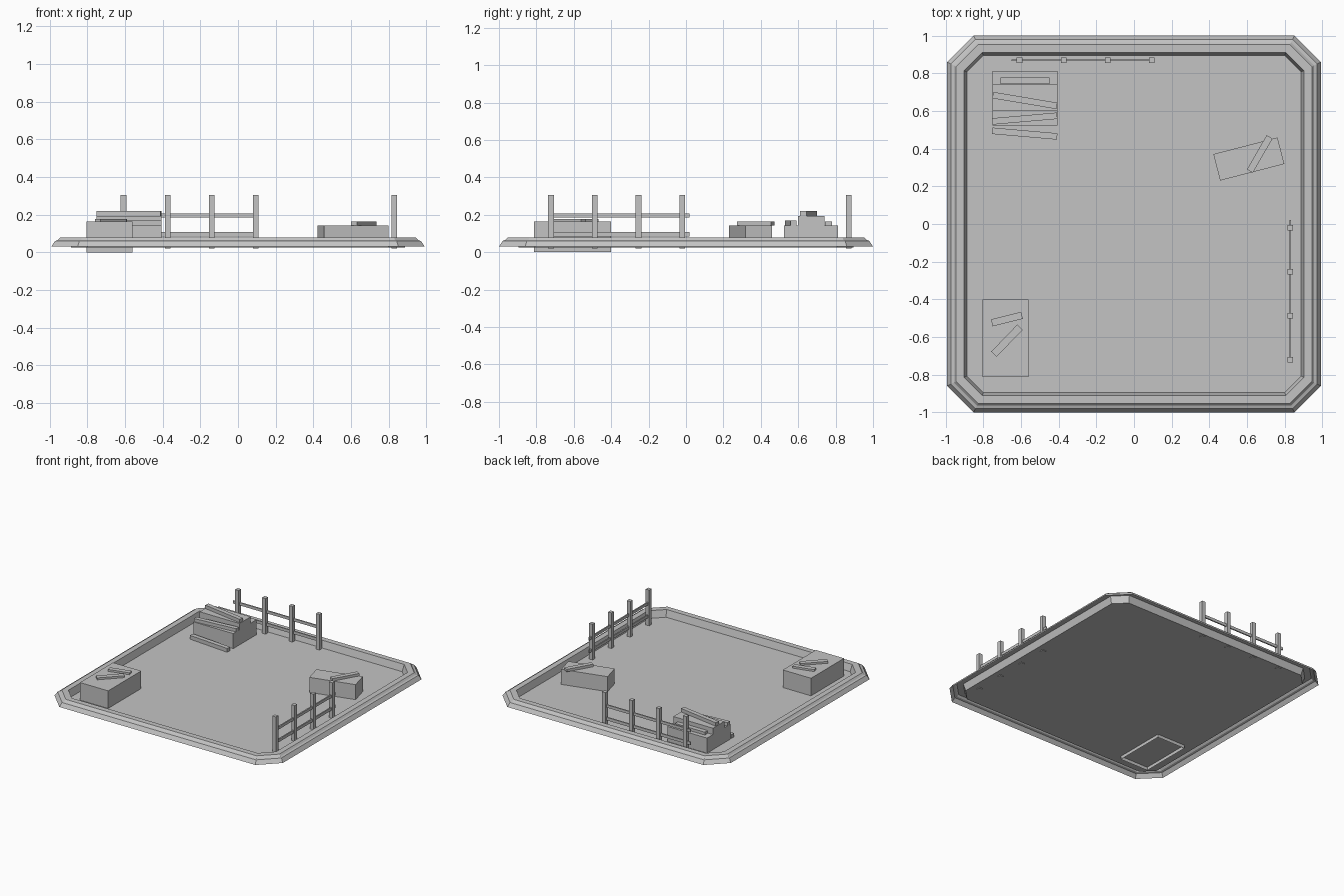
import bpy, bmesh, math
from mathutils import Matrix

cube = bpy.data.objects.get("Cube")
if cube:
    bpy.data.objects.remove(cube)

grey = bpy.data.materials.new("stone_grey")
grey.use_nodes = True
COLOUR = (0.55, 0.55, 0.55, 1)
grey.diffuse_color = COLOUR
grey.node_tree.nodes["Principled BSDF"].inputs["Base Color"].default_value = COLOUR

FLOOR = 0.025


def finish(name, bm):
    mesh = bpy.data.meshes.new(name)
    bm.to_mesh(mesh)
    bm.free()
    mesh.materials.append(grey)
    obj = bpy.data.objects.new(name, mesh)
    bpy.context.collection.objects.link(obj)
    return obj


def box(name, x, y, length, width, bottom, top, angle=0, open_base=False):
    """Upright block centred on x, y and turned about z."""
    bm = bmesh.new()
    bmesh.ops.create_cube(bm, size=1)
    if open_base:
        bm.faces.ensure_lookup_table()
        base = [f for f in bm.faces if f.normal.z < -0.5]
        bmesh.ops.delete(bm, geom=base, context='FACES_ONLY')
    place = (Matrix.Translation((x, y, (bottom + top) / 2))
             @ Matrix.Rotation(math.radians(angle), 4, 'Z')
             @ Matrix.Diagonal((length, width, top - bottom, 1)))
    bm.transform(place)
    return finish(name, bm)


def octagon(inset):
    """Rectangle with cut corners, shrunk by inset."""
    hx, hy, cut = 0.992 - inset, 1 - inset, 0.14 - 0.5 * inset
    corners = []
    for sx, sy in ((1, 1), (-1, 1), (-1, -1), (1, -1)):
        pair = [(sx * hx, sy * (hy - cut)), (sx * (hx - cut), sy * hy)]
        corners += pair if sx * sy > 0 else pair[::-1]
    return corners


# Tray: stepped rim running down to the flat floor, one thin shell
bm = bmesh.new()
profile = [(0, 0.03), (0.02, 0.06), (0.035, 0.065), (0.047, 0.078),
           (0.09, 0.078), (0.105, FLOOR)]
rings = [[bm.verts.new((x, y, z)) for x, y in octagon(d)] for d, z in profile]
for outer, inner in zip(rings, rings[1:]):
    for i in range(len(outer)):
        j = (i + 1) % len(outer)
        bm.faces.new((outer[i], outer[j], inner[j], inner[i]))
bm.faces.new(rings[-1])
finish("tray", bm)


# Fences: four posts and two rails, along x or along y
def fence(name, along_x, fixed, start, rail_start, rail_end):
    def part(label, centre, length, width, bottom, top):
        if along_x:
            box(label, centre, fixed, length, width, bottom, top)
        else:
            box(label, fixed, centre, width, length, bottom, top)

    for i in range(4):
        part(f"{name}_post_{i + 1}", start + i * 0.234, 0.03, 0.03, 0.02, 0.305)
    middle, length = (rail_start + rail_end) / 2, rail_end - rail_start
    part(f"{name}_lower_rail", middle, length, 0.01, 0.085, 0.108)
    part(f"{name}_upper_rail", middle, length, 0.01, 0.185, 0.207)


fence("back_fence", True, 0.87, -0.608, -0.65, 0.095)
fence("side_fence", False, 0.83, -0.722, -0.725, 0.02)

# Front crate, open below, with two loose planks
box("front_crate", -0.682, -0.607, 0.245, 0.41, 0, 0.163, open_base=True)
box("front_crate_plank_1", -0.675, -0.505, 0.165, 0.038, 0.163, 0.178, 14)
box("front_crate_plank_2", -0.675, -0.62, 0.2, 0.04, 0.163, 0.178, 46)

# Side crate with a plank across it
box("side_crate", 0.61, 0.345, 0.352, 0.145, FLOOR, 0.143, 14.5)
box("side_crate_plank", 0.668, 0.372, 0.21, 0.036, 0.143, 0.163, 60)

# Stepped pile with planks on each level
box("pile_base", -0.58, 0.668, 0.345, 0.29, FLOOR, 0.143)
box("pile_upper", -0.58, 0.67, 0.345, 0.14, 0.143, 0.193)
box("pile_back_plank", -0.58, 0.762, 0.26, 0.035, 0.143, 0.165)
box("pile_top_plank", -0.58, 0.656, 0.345, 0.034, 0.193, 0.22, -9.5)
box("pile_step_plank", -0.58, 0.56, 0.345, 0.034, 0.143, 0.168, 5)
box("pile_floor_plank", -0.58, 0.48, 0.345, 0.034, FLOOR, 0.055, -5)
